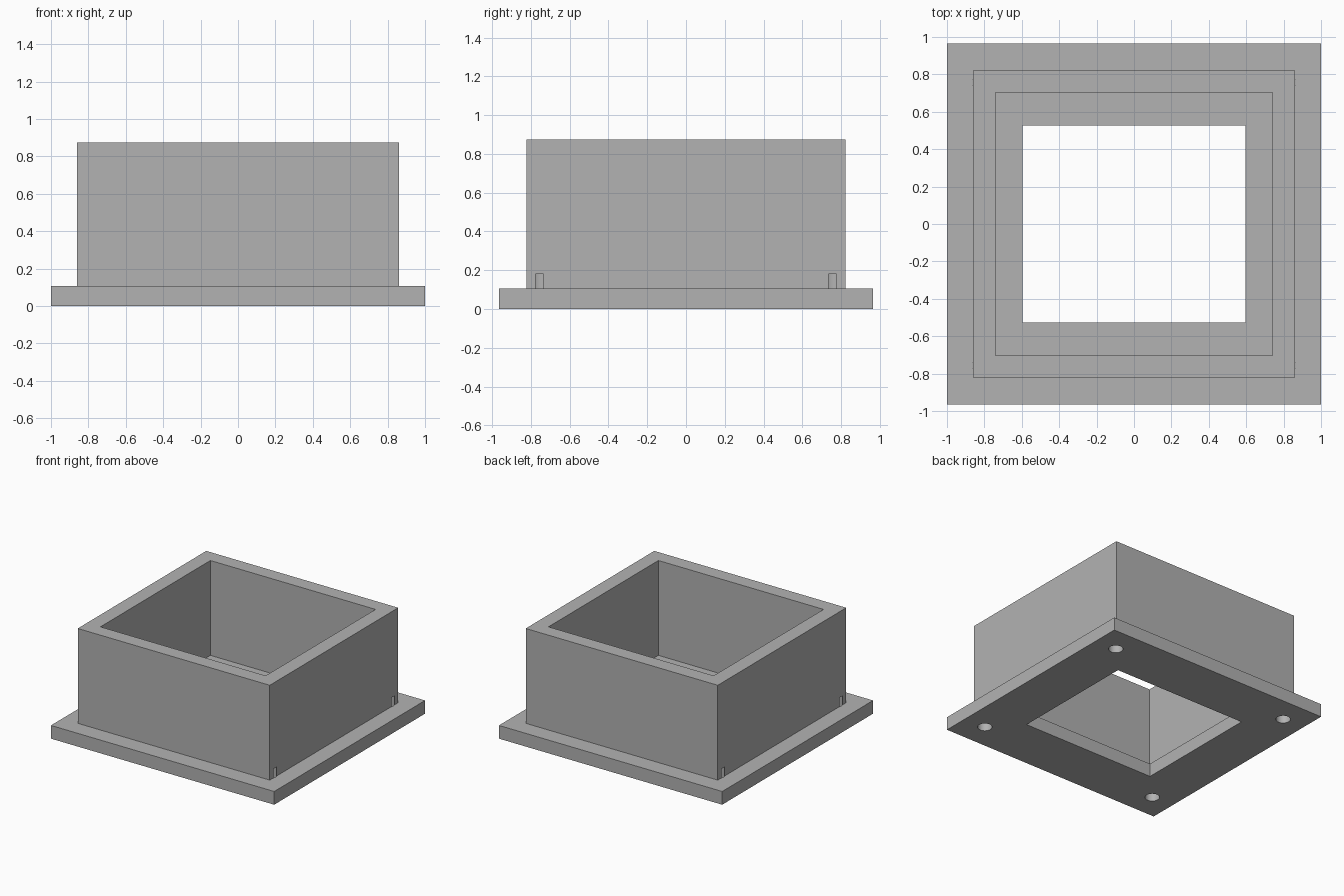
import bpy
import bmesh
import math

cube = bpy.data.objects.get("Cube")
if cube:
    bpy.data.objects.remove(cube, do_unlink=True)

# Single flat grey
grey = bpy.data.materials.new("plain_grey")
grey.use_nodes = True
colour = (0.448, 0.448, 0.448, 1.0)
grey.diffuse_color = colour
grey.node_tree.nodes["Principled BSDF"].inputs["Base Color"].default_value = colour


def add_object(name, bm):
    bmesh.ops.recalc_face_normals(bm, faces=bm.faces[:])
    mesh = bpy.data.meshes.new(name)
    bm.to_mesh(mesh)
    bm.free()
    mesh.materials.append(grey)
    obj = bpy.data.objects.new(name, mesh)
    bpy.context.collection.objects.link(obj)
    return obj


# Half sizes (x, y) of the rectangles and the heights
OPENING, FLANGE = (0.597, 0.527), (1.0, 0.965)
WALL_OUT, WALL_IN = (0.86, 0.822), (0.74, 0.703)
PLATE_TOP, WALL_TOP = 0.107, 0.875

# Flanged square collar: a closed profile swept round four corners
profile = [(OPENING, 0), (FLANGE, 0), (FLANGE, PLATE_TOP), (WALL_OUT, PLATE_TOP),
           (WALL_OUT, WALL_TOP), (WALL_IN, WALL_TOP), (WALL_IN, PLATE_TOP),
           (OPENING, PLATE_TOP)]
corners = [(1, 1), (-1, 1), (-1, -1), (1, -1)]
bm = bmesh.new()
loops = [[bm.verts.new((sx * hx, sy * hy, z)) for sx, sy in corners]
         for (hx, hy), z in profile]
for i, lower in enumerate(loops):
    upper = loops[(i + 1) % len(loops)]
    for j in range(4):
        k = (j + 1) % 4
        bm.faces.new((lower[j], lower[k], upper[k], upper[j]))
collar = add_object("flanged_collar", bm)

# Blind screw holes from below, just breaking through the side walls
HOLE_X, HOLE_Y, RADIUS, HOLE_TOP, START = 0.81, 0.755, 0.054, 0.18, -0.1
bm = bmesh.new()
for sx, sy in corners:
    made = bmesh.ops.create_cone(bm, cap_ends=True, segments=48, radius1=RADIUS,
                                 radius2=RADIUS, depth=HOLE_TOP - START)
    bmesh.ops.translate(bm, verts=made["verts"],
                        vec=(sx * HOLE_X, sy * HOLE_Y, (HOLE_TOP + START) / 2))
cutter = add_object("screw_hole_cutter", bm)
cutter.hide_render = True

cut = collar.modifiers.new("screw_holes", "BOOLEAN")
cut.operation = "DIFFERENCE"
cut.solver = "EXACT"
cut.object = cutter

bpy.ops.object.select_all(action="DESELECT")
collar.select_set(True)
bpy.context.view_layer.objects.active = collar
bpy.ops.object.modifier_apply(modifier=cut.name)
bpy.data.objects.remove(cutter, do_unlink=True)

# Round the hole walls, keep every other edge crisp
bpy.ops.object.shade_smooth_by_angle(angle=math.radians(30))
